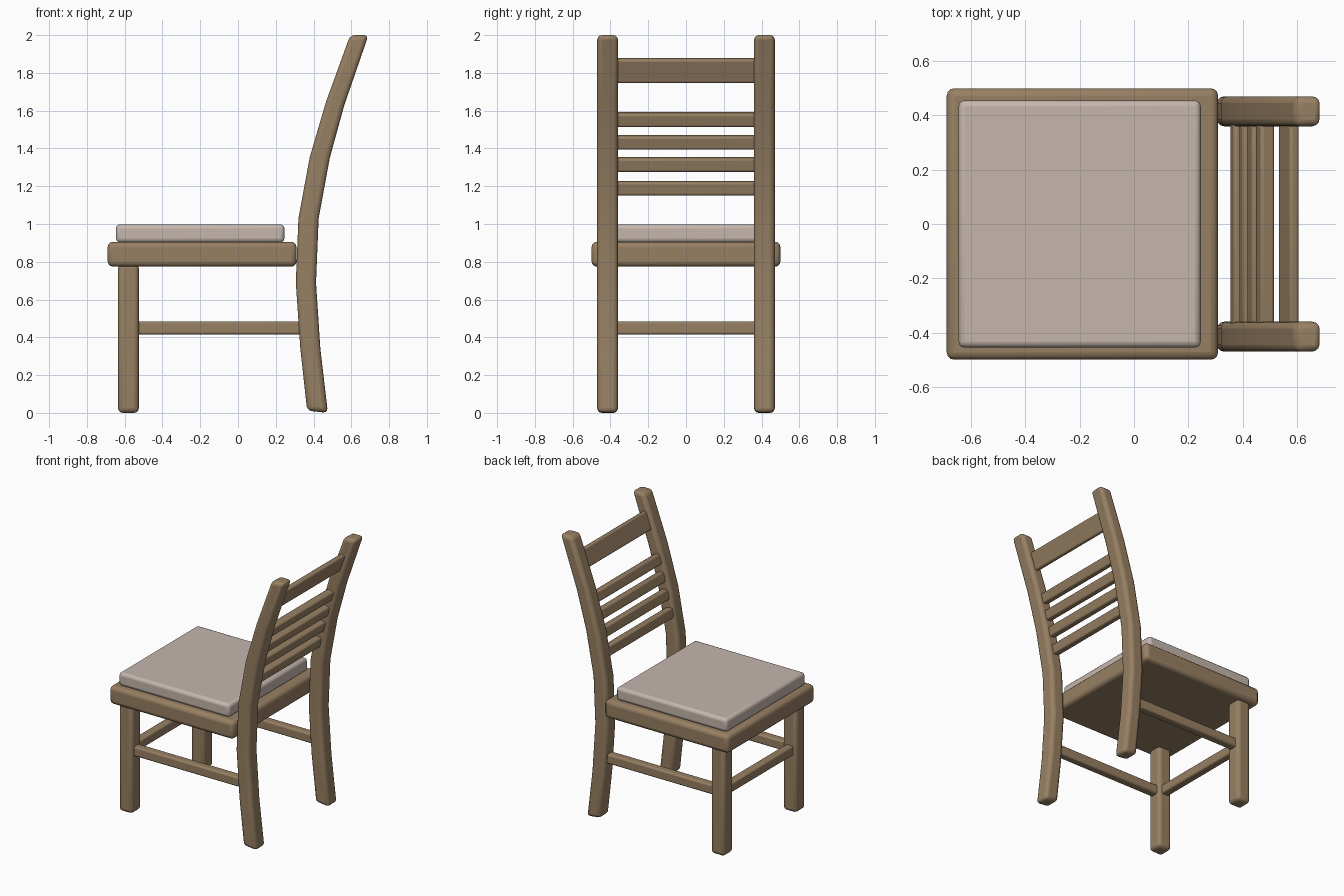
import bpy, bmesh, math

if "Cube" in bpy.data.objects:
    bpy.data.objects.remove(bpy.data.objects["Cube"])


def material(name, rgb):
    m = bpy.data.materials.new(name)
    m.diffuse_color = (*rgb, 1)
    m.use_nodes = True
    m.node_tree.nodes["Principled BSDF"].inputs["Base Color"].default_value = m.diffuse_color
    return m


wood = material("tan wood", (0.31, 0.215, 0.125))
fabric = material("pale fabric", (0.56, 0.47, 0.42))


def finish(ob, mat, bevel):
    ob.data.materials.append(mat)
    b = ob.modifiers.new("rounded edges", 'BEVEL')
    b.width = bevel
    b.segments = 3
    b.limit_method = 'ANGLE'
    b.angle_limit = math.radians(40)
    bpy.ops.object.select_all(action='DESELECT')
    ob.select_set(True)
    bpy.context.view_layer.objects.active = ob
    bpy.ops.object.shade_smooth_by_angle(angle=math.radians(40))


def box(name, centre, size, mat=wood, bevel=0.012, tilt=0.0):
    bm = bmesh.new()
    bmesh.ops.create_cube(bm, size=1)
    bmesh.ops.scale(bm, vec=size, verts=bm.verts)
    me = bpy.data.meshes.new(name)
    bm.to_mesh(me)
    bm.free()
    ob = bpy.data.objects.new(name, me)
    ob.location = centre
    ob.rotation_euler = (0, tilt, 0)
    bpy.context.collection.objects.link(ob)
    finish(ob, mat, bevel)


# Curved rear posts: front and back edge of the side profile, bottom to top
FRONT = [(0.366, 0.012), (0.330, 0.34), (0.306, 0.69), (0.320, 1.03),
         (0.380, 1.355), (0.467, 1.65), (0.594, 2.0)]
BACK = [(0.476, 0.0), (0.436, 0.34), (0.413, 0.69), (0.427, 1.03),
        (0.486, 1.35), (0.563, 1.63), (0.691, 2.0)]


def rear_post(name, y0, y1):
    bm = bmesh.new()
    rings = [[bm.verts.new(p) for p in ((f[0], y0, f[1]), (b[0], y0, b[1]),
                                        (b[0], y1, b[1]), (f[0], y1, f[1]))]
             for f, b in zip(FRONT, BACK)]
    for lo, hi in zip(rings, rings[1:]):
        for i in range(4):
            j = (i + 1) % 4
            bm.faces.new((lo[i], lo[j], hi[j], hi[i]))
    bm.faces.new(rings[0][::-1])
    bm.faces.new(rings[-1])
    bmesh.ops.recalc_face_normals(bm, faces=bm.faces)
    me = bpy.data.meshes.new(name)
    bm.to_mesh(me)
    bm.free()
    ob = bpy.data.objects.new(name, me)
    bpy.context.collection.objects.link(ob)
    finish(ob, wood, 0.025)


# Seat and cushion
box("seat", (-0.19, 0, 0.84), (1.0, 1.0, 0.132), bevel=0.028)
box("cushion", (-0.2, 0, 0.95), (0.892, 0.91, 0.096), fabric, 0.022)

# Legs, posts and side stretchers
for side, s in (("left", -1), ("right", 1)):
    box("front_leg_" + side, (-0.58, s * 0.415, 0.395), (0.11, 0.11, 0.79), bevel=0.025)
    rear_post("rear_post_" + side, s * 0.415 - 0.055, s * 0.415 + 0.055)
    box("side_stretcher_" + side, (-0.1, s * 0.415, 0.45), (0.9, 0.06, 0.07))
box("front_stretcher", (-0.58, 0, 0.45), (0.06, 0.75, 0.07))

# Back slats, leaning with the posts
for i, (x, z, tilt) in enumerate([(0.387, 1.19, 0.19), (0.420, 1.315, 0.22),
                                  (0.452, 1.433, 0.27), (0.483, 1.553, 0.29)]):
    box(f"slat_{i + 1}", (x, 0, z), (0.055, 0.76, 0.073), tilt=tilt)
box("top_rail", (0.57, 0, 1.812), (0.038, 0.76, 0.134), tilt=0.34)
